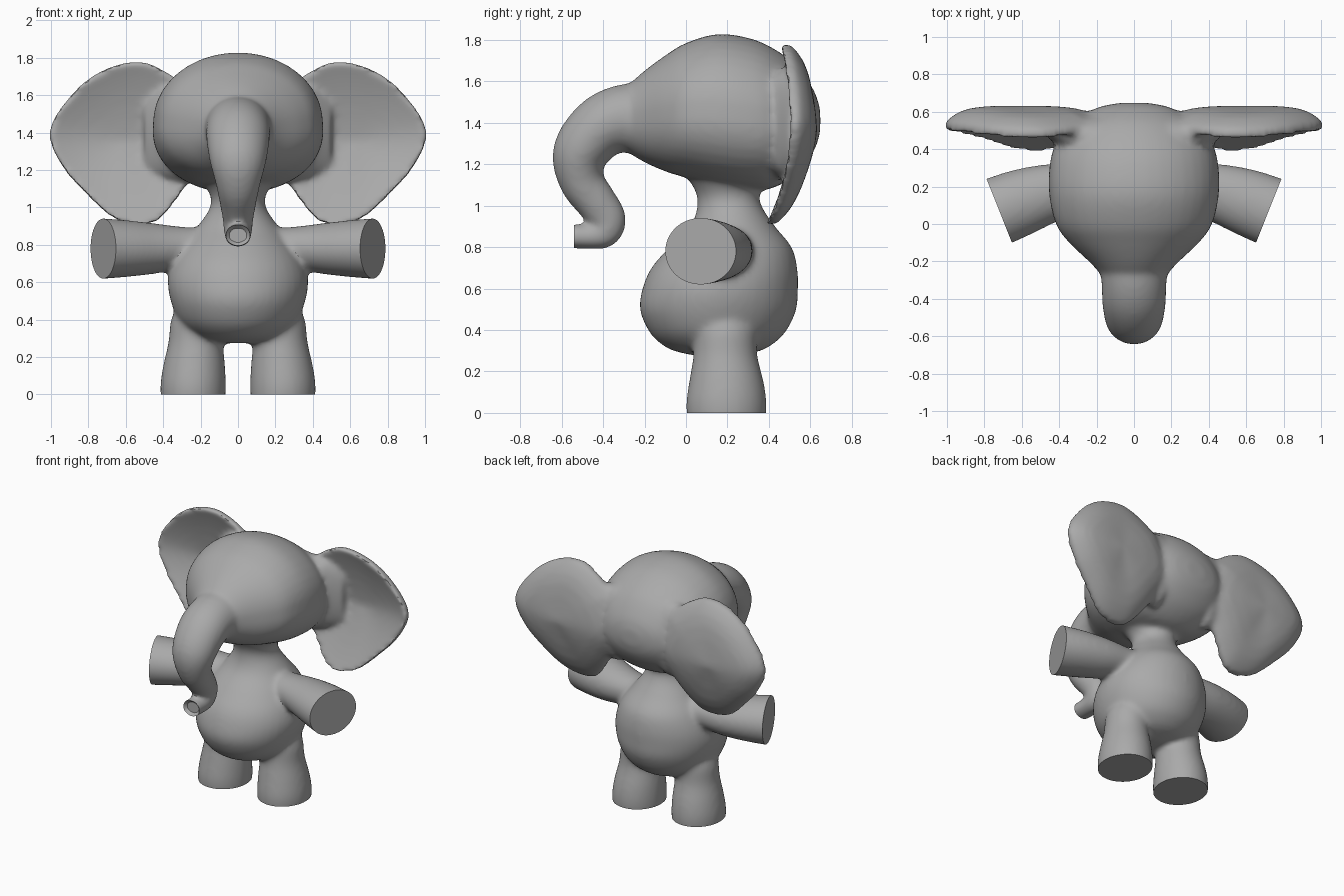
import bpy, bmesh, math
from mathutils import Vector

if "Cube" in bpy.data.objects:
    bpy.data.objects.remove(bpy.data.objects["Cube"])

grey = bpy.data.materials.new("soft grey")
grey.use_nodes = True
grey.diffuse_color = (0.4, 0.4, 0.4, 1)
grey.node_tree.nodes["Principled BSDF"].inputs["Base Color"].default_value = (0.4, 0.4, 0.4, 1)

bm = bmesh.new()
X, Y, Z = Vector((1, 0, 0)), Vector((0, 1, 0)), Vector((0, 0, 1))


def spline(stations, steps=5):
    """Smooth the stations with a Catmull-Rom curve."""
    p = [Vector(s) for s in stations]
    p = [p[0]] + p + [p[-1]]
    out = []
    for a, b, c, d in zip(p, p[1:], p[2:], p[3:]):
        for k in range(steps):
            t = k / steps
            out.append(0.5 * (2 * b + (c - a) * t + (2 * a - 5 * b + 4 * c - d) * t * t
                              + (3 * b - a - 3 * c + d) * t ** 3))
    return out + [p[-1]]


def skin(rings):
    """Bridge closed rings of points and cap both ends."""
    loops = [[bm.verts.new(co) for co in ring] for ring in rings]
    n = len(loops[0])
    faces = [bm.faces.new(loops[0]), bm.faces.new(loops[-1])]
    for a, b in zip(loops, loops[1:]):
        for i in range(n):
            j = (i + 1) % n
            faces.append(bm.faces.new((a[i], a[j], b[j], b[i])))
    bmesh.ops.recalc_face_normals(bm, faces=faces)


def loft(stations, side, across=None, jowl=0, sides=40):
    """Stations are x, y, z, radius along side, radius across (square to the path if not given).
    Jowl widens the lower half of each ring."""
    pts = spline(stations)
    rings = []
    for i, p in enumerate(pts):
        path = pts[min(i + 1, len(pts) - 1)] - pts[max(i - 1, 0)]
        other = across or Vector(path[:3]).cross(side).normalized()
        ring = []
        for k in range(sides):
            c, s = math.cos(math.tau * k / sides), math.sin(math.tau * k / sides)
            c *= 1 + jowl * max(0, -s)
            ring.append(Vector(p[:3]) + side * c * p[3] + other * s * p[4])
        rings.append(ring)
    skin(rings)


# Belly and neck: height, centre depth, half width, half depth
belly = [(.275, .15, .1, .1), (.3, .15, .2, .21), (.34, .15, .265, .28), (.4, .152, .32, .335),
         (.5, .155, .36, .378), (.6, .165, .375, .375), (.7, .185, .352, .352), (.8, .215, .295, .295),
         (.9, .225, .215, .205), (1, .21, .15, .155), (1.08, .2, .155, .16), (1.2, .2, .24, .24)]
loft([(0, y, z, rx, ry) for z, y, rx, ry in belly], X, Y)

# Head: depth, lowest, highest, half width
head = [(-.34, 1.3, 1.52, .12), (-.22, 1.22, 1.635, .22), (-.1, 1.165, 1.725, .345), (0, 1.135, 1.785, .415),
        (.15, 1.095, 1.828, .45), (.3, 1.075, 1.81, .45), (.42, 1.085, 1.76, .42),
        (.54, 1.16, 1.67, .33), (.62, 1.27, 1.55, .2), (.648, 1.36, 1.46, .07)]
loft([(0, y, (lo + hi) / 2, rx, (hi - lo) / 2) for y, lo, hi, rx in head], X, Z, jowl=.12)

# Trunk: depth, height, half width, half thickness
trunk = [(-.12, 1.42, .2, .18), (-.3, 1.42, .175, .165), (-.42, 1.37, .17, .15), (-.51, 1.25, .152, .135),
         (-.503, 1.12, .118, .11), (-.435, 1.02, .097, .1), (-.38, .935, .082, .092),
         (-.395, .87, .075, .077), (-.47, .85, .07, .06), (-.57, .855, .07, .06)]
loft([(0, y, z, rx, r) for y, z, rx, r in trunk], X)

# Ear outline around the rim, and a dished shape behind it
outline = [(.24, 1.62), (.4, 1.735), (.55, 1.78), (.75, 1.72), (.91, 1.58), (1.01, 1.4), (.94, 1.22),
           (.81, 1.07), (.69, .96), (.58, .915), (.45, .92), (.37, .99), (.27, 1.13), (.15, 1.35), (.24, 1.62)]
centre = Vector((.62, 1.36))


def rim_depth(z):
    return .495 - (.1 * ((1.4 - z) / .47) ** 2 if z < 1.4 else .04 * ((z - 1.4) / .37) ** 2)


def ear_ring(scale, lift):
    ring = []
    for p in spline(outline)[:-1]:
        q = centre + (p - centre) * scale
        ring.append(Vector((q.x, rim_depth(p.y) * scale + .5 * (1 - scale) + lift, q.y)))
    return ring


for flip in (1, -1):
    scales = [.05, .25, .45, .65, .8, .9, .96, 1]
    rings = [ear_ring(s, .06 * (1 - s ** 2)) for s in scales]
    rings += [ear_ring(s, .048 + .085 * (1 - s ** 5)) for s in reversed(scales)]
    skin([[Vector((p.x * flip, p.y, p.z)) for p in ring] for ring in rings])

    # Ear root, blending the ear into the side of the head
    loft([(flip * .2, .46, 1.4, .28, .14), (flip * .36, .48, 1.4, .25, .1),
          (flip * .42, .505, 1.4, .23, .075), (flip * .5, .545, 1.39, .2, .05)], Z, Y)

    # Arm, reaching outward and slightly forward
    loft([(flip * .16, .21, .79, .1, .11), (flip * .3, .195, .785, .112, .13),
          (flip * .45, .165, .78, .135, .157), (flip * .6, .117, .78, .152, .178),
          (flip * .76, .055, .78, .165, .187)], Z)

    # Leg, flaring toward the foot
    loft([(flip * .24, .195, -.04, .172, .19), (flip * .24, .195, .05, .175, .194),
          (flip * .235, .195, .15, .166, .18), (flip * .226, .19, .28, .146, .154),
          (flip * .215, .19, .4, .143, .15), (flip * .19, .19, .5, .12, .13)], X, Y)

mesh = bpy.data.meshes.new("elephant_body")
bm.to_mesh(mesh)
bm.free()
body = bpy.data.objects.new("elephant_body", mesh)
bpy.context.collection.objects.link(body)
bpy.context.view_layer.objects.active = body
body.select_set(True)

# Fuse the parts into one soft skin
remesh = body.modifiers.new("fuse", "REMESH")
remesh.mode = "VOXEL"
remesh.voxel_size = .015
soften = body.modifiers.new("soften", "SMOOTH")
soften.factor = .5
soften.iterations = 14
for name in ("fuse", "soften"):
    bpy.ops.object.modifier_apply(modifier=name)

# Trim flat ends on feet, hands and trunk
bm = bmesh.new()
bm.from_mesh(mesh)


def trim(point, normal, inside):
    faces = [f for f in bm.faces if inside(f.calc_center_median())]
    geom = faces + list({e for f in faces for e in f.edges}) + list({v for f in faces for v in f.verts})
    cut = bmesh.ops.bisect_plane(bm, geom=geom, plane_co=point, plane_no=normal, clear_outer=True)
    edges = [e for e in cut["geom_cut"] if isinstance(e, bmesh.types.BMEdge)]
    return bmesh.ops.holes_fill(bm, edges=edges, sides=0)["faces"]


for flip in (1, -1):
    trim((flip * .24, .2, 0), -Z, lambda c: c.z < .1 and c.x * flip > 0)
    trim((flip * .72, .07, .78), Vector((flip * .93, -.37, 0)),
         lambda c: c.x * flip > .55 and c.z < .96 and c.y < .32)
tip = trim((0, -.54, .855), -Y, lambda c: c.z < .93 and c.y < -.45)
bmesh.ops.inset_region(bm, faces=tip, thickness=.018, depth=-.02)
bmesh.ops.recalc_face_normals(bm, faces=bm.faces[:])
bm.to_mesh(mesh)
bm.free()

mesh.materials.clear()
mesh.materials.append(grey)
bpy.ops.object.shade_smooth_by_angle(angle=math.radians(40))
